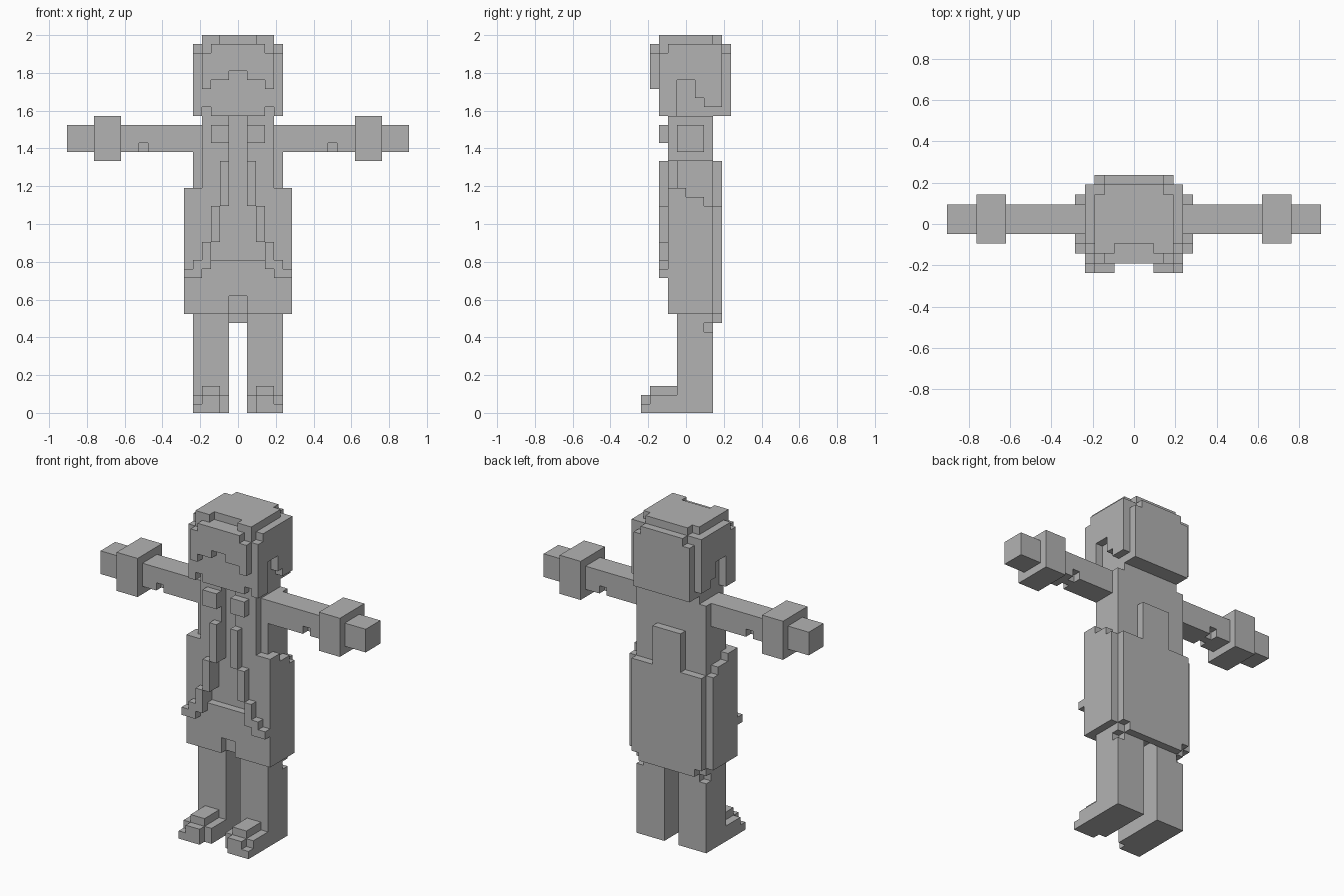
import bpy, bmesh
from mathutils import Vector

if "Cube" in bpy.data.objects:
    bpy.data.objects.remove(bpy.data.objects["Cube"])

V = 1 / 21  # size of one block

grey = bpy.data.materials.new("plain grey")
grey.use_nodes = True
colour = (0.45, 0.45, 0.45, 1)
grey.diffuse_color = colour
grey.node_tree.nodes["Principled BSDF"].inputs["Base Color"].default_value = colour

owner = {}  # block position -> part name


def blocks(boxes):
    """All blocks inside boxes given as x0, x1, y0, y1, z0, z1."""
    return {(x, y, z) for x0, x1, y0, y1, z0, z1 in boxes
            for x in range(x0, x1) for y in range(y0, y1) for z in range(z0, z1)}


def part(name, boxes, cuts=(), pair=False):
    """Boxes describe the +x half; mirror it into one part or a left/right pair."""
    for x, y, z in blocks(boxes) - blocks(cuts):
        owner.setdefault((x, y, z), "left_" + name if pair else name)
        owner.setdefault((-1 - x, y, z), "right_" + name if pair else name)


# Head with an open strip at each side, between sideburn and back hair
part("face", [(0, 4, -3, 4, 33, 40)], [(3, 4, -3, -2, 33, 34)])
part("hair", [
    (0, 4, -2, 3, 41, 42), (2, 4, -3, -2, 41, 42), (0, 3, 3, 4, 41, 42),  # crown
    (0, 5, -2, 4, 40, 41), (0, 4, -3, 4, 40, 41), (0, 3, -4, 5, 40, 41),
    (4, 5, -3, 4, 37, 40), (4, 5, -3, -1, 33, 37),                        # sides
    (4, 5, 1, 4, 35, 37), (4, 5, 2, 4, 34, 35),
    (0, 4, 4, 5, 33, 40),                                                 # back
    (0, 1, -4, -3, 38, 40), (1, 3, -4, -3, 37, 40), (3, 4, -4, -3, 36, 40)])  # fringe

# Shirt behind the stepped opening of the coat
part("shirt", [(0, 4, -1, 3, 11, 33)])
part("coat", [
    (1, 4, -2, -1, 23, 33), (2, 4, -2, -1, 19, 23), (3, 4, -2, -1, 17, 19),
    (4, 5, -1, 3, 25, 32), (4, 5, -2, 3, 11, 25), (0, 4, -2, -1, 11, 17),
    (5, 6, -2, 0, 11, 25), (5, 6, 0, 2, 11, 24), (5, 6, 2, 3, 11, 23)],
    [(0, 1, -2, -1, 11, 13)])
part("coat_back_panel", [(0, 2, 3, 4, 23, 28), (0, 5, 3, 4, 11, 23), (0, 4, 3, 4, 10, 11)])
part("collar", [(1, 3, -3, -2, 30, 32)], pair=True)
part("lapel", [(1, 2, -3, -2, 23, 28), (2, 3, -3, -2, 19, 23), (3, 4, -3, -2, 16, 19),
               (4, 5, -3, -2, 15, 17), (5, 6, -3, -2, 15, 16)], pair=True)

# Arms with elbow nicks and wide cuffs
part("cuff", [(13, 16, -2, 3, 28, 33)], pair=True)
part("arm", [(5, 19, -1, 2, 29, 32)],
     [(10, 11, -1, 0, 29, 30), (10, 11, 1, 2, 29, 30)], pair=True)

# Legs and stepped shoes
part("leg", [(1, 5, -1, 3, 0, 11)], [(4, 5, 2, 3, 9, 10)], pair=True)
part("shoe", [(1, 5, -4, -1, 0, 2), (2, 4, -4, -1, 2, 3),
              (2, 5, -5, -4, 0, 1), (2, 4, -5, -4, 1, 2)], pair=True)

# Turn every part into a mesh of its exposed block sides
for name in dict.fromkeys(owner.values()):
    bm = bmesh.new()
    for cell in [c for c, n in owner.items() if n == name]:
        for axis in range(3):
            for side in (0, 1):
                near = list(cell)
                near[axis] += 2 * side - 1
                if tuple(near) in owner:
                    continue
                u, w = (axis + 1) % 3, (axis + 2) % 3
                corners = []
                for a, b in ((0, 0), (1, 0), (1, 1), (0, 1)):
                    p = Vector(cell)
                    p[axis] += side
                    p[u] += a
                    p[w] += b
                    corners.append(bm.verts.new(p * V))
                bm.faces.new(corners if side else corners[::-1])
    bmesh.ops.remove_doubles(bm, verts=bm.verts, dist=V * 0.01)
    bmesh.ops.dissolve_limit(bm, angle_limit=0.01, verts=bm.verts, edges=bm.edges)
    mesh = bpy.data.meshes.new(name)
    bm.to_mesh(mesh)
    bm.free()
    mesh.materials.append(grey)
    bpy.context.collection.objects.link(bpy.data.objects.new(name, mesh))
